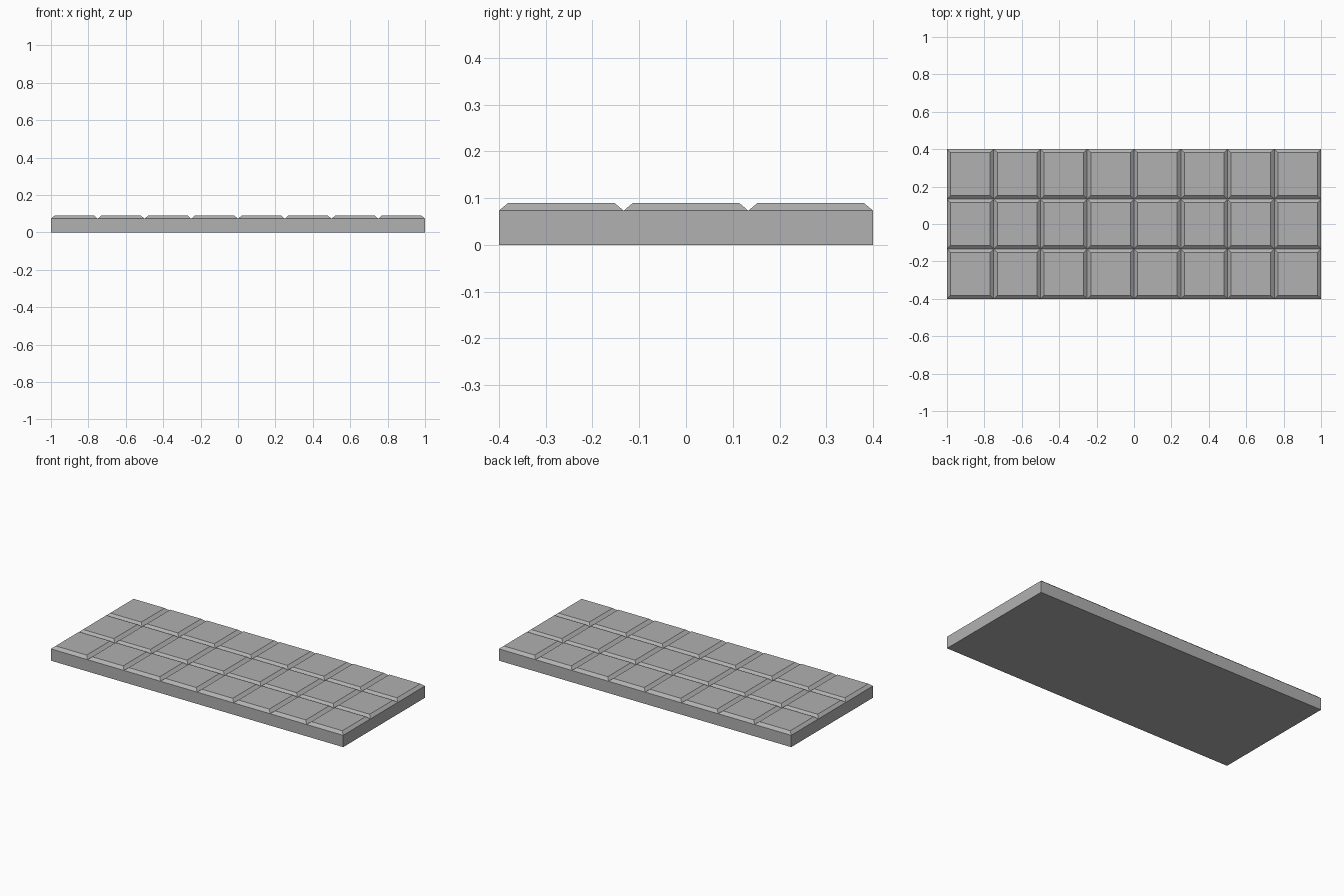
import bpy, bmesh
from mathutils import Vector

if "Cube" in bpy.data.objects:
    bpy.data.objects.remove(bpy.data.objects["Cube"])

LENGTH, WIDTH = 2.0, 0.8      # overall footprint
COLS, ROWS = 8, 3             # breakable squares
SHOULDER, TOP = 0.073, 0.089  # groove bottom and top of the squares
BEVEL = 0.019

bm = bmesh.new()

# Grid of squares at groove height
bmesh.ops.create_grid(bm, x_segments=COLS, y_segments=ROWS, size=1.0)
for v in bm.verts:
    v.co = Vector((v.co.x * LENGTH / 2, v.co.y * WIDTH / 2, SHOULDER))
bm.normal_update()

# Raise a bevelled pad on every square
bmesh.ops.inset_individual(bm, faces=bm.faces[:], thickness=BEVEL,
                           depth=0.0, use_even_offset=True)
grid_x = [-LENGTH / 2 + i * LENGTH / COLS for i in range(COLS + 1)]
for v in bm.verts:
    if all(abs(v.co.x - x) > 1e-4 for x in grid_x):
        v.co.z = TOP
bmesh.ops.remove_doubles(bm, verts=bm.verts[:], dist=1e-5)

# Side walls and flat underside
rim = [e for e in bm.edges if e.is_boundary]
walls = bmesh.ops.extrude_edge_only(bm, edges=rim)["geom"]
for v in walls:
    if isinstance(v, bmesh.types.BMVert):
        v.co.z = 0.0
bottom = [e for e in bm.edges if all(v.co.z == 0.0 for v in e.verts)]
bmesh.ops.contextual_create(bm, geom=bottom)
bmesh.ops.recalc_face_normals(bm, faces=bm.faces[:])

mesh = bpy.data.meshes.new("segmented_bar")
bm.to_mesh(mesh)
bm.free()

# Mid-grey finish
grey = bpy.data.materials.new("mid_grey")
grey.diffuse_color = (0.44, 0.44, 0.44, 1.0)
grey.use_nodes = True
grey.node_tree.nodes["Principled BSDF"].inputs["Base Color"].default_value = grey.diffuse_color
mesh.materials.append(grey)
bpy.context.collection.objects.link(bpy.data.objects.new("segmented_bar", mesh))
